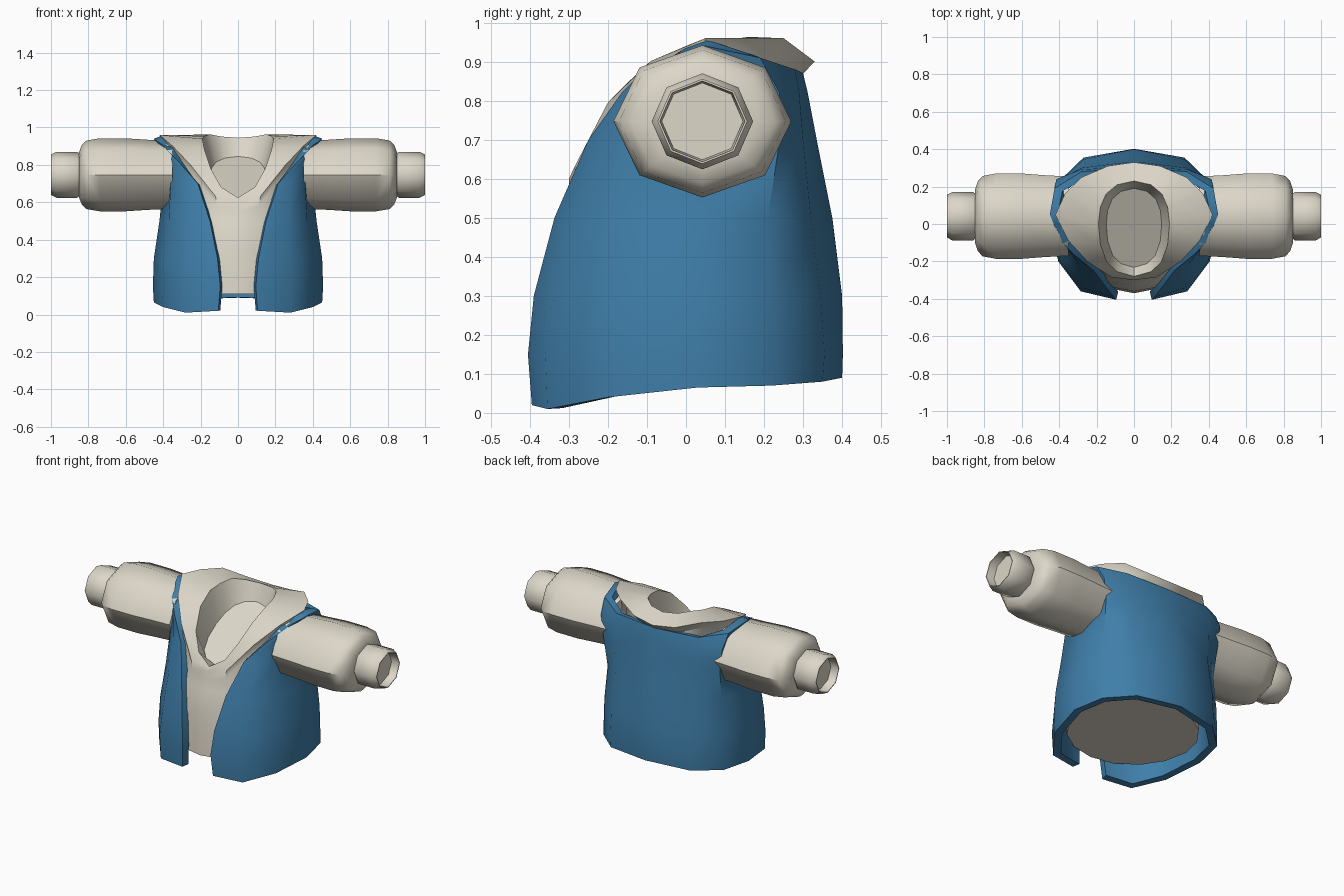
import bpy, bmesh, math

if "Cube" in bpy.data.objects:
    bpy.data.objects.remove(bpy.data.objects["Cube"])


def material(name, rgb):
    m = bpy.data.materials.new(name)
    m.diffuse_color = (*rgb, 1)
    m.use_nodes = True
    m.node_tree.nodes["Principled BSDF"].inputs["Base Color"].default_value = m.diffuse_color
    return m


cream = material("cream cloth", (0.72, 0.68, 0.58))
blue = material("blue cloth", (0.05, 0.21, 0.40))


def make(name, verts, faces, mat, angle=50, fix=True, thickness=0):
    me = bpy.data.meshes.new(name)
    me.from_pydata(verts, [], faces)
    me.materials.append(mat)
    if fix:
        bm = bmesh.new()
        bm.from_mesh(me)
        bmesh.ops.recalc_face_normals(bm, faces=bm.faces)
        bm.to_mesh(me)
        bm.free()
    ob = bpy.data.objects.new(name, me)
    bpy.context.collection.objects.link(ob)
    bpy.ops.object.select_all(action='DESELECT')
    ob.select_set(True)
    bpy.context.view_layer.objects.active = ob
    if thickness:
        mi = ob.modifiers.new("mirror", 'MIRROR')
        mi.merge_threshold = 0.001
        so = ob.modifiers.new("thickness", 'SOLIDIFY')
        so.thickness = thickness
        so.offset = -1
        for n in ("mirror", "thickness"):
            bpy.ops.object.modifier_apply(modifier=n)
    bpy.ops.object.shade_smooth_by_angle(angle=math.radians(angle))
    return ob


def loft(name, rings, mat, angle=50):
    n = len(rings[0])
    verts = [p for r in rings for p in r]
    faces = [(k * n + i, k * n + (i + 1) % n, (k + 1) * n + (i + 1) % n, (k + 1) * n + i)
             for k in range(len(rings) - 1) for i in range(n)]
    faces.append(tuple(range(n))[::-1])
    faces.append(tuple(range((len(rings) - 1) * n, len(rings) * n)))
    return make(name, verts, faces, mat, angle)


def both(half):
    """Close a half ring (front middle to back middle) by mirroring it."""
    return half + [(-x, y, z) for x, y, z in half[-2:0:-1]]


def interp(t, pts):
    for (a, za), (b, zb) in zip(pts, pts[1:]):
        if t <= b:
            return za + (zb - za) * (t - a) / (b - a)
    return pts[-1][1]


# Shirt: body, top rim, neckline and sunken neck floor
SLOPE = [(-0.37, 0.13), (-0.33, 0.5), (-0.30, 0.60), (-0.22, 0.77),
         (-0.13, 0.885), (0.05, 0.96), (0.25, 0.96), (0.33, 0.90)]
COLLAR = [(-0.28, 0.625), (-0.22, 0.76), (-0.13, 0.875), (0, 0.94), (0.17, 0.965), (0.23, 0.945)]


def body_ring(z, rx, yf, yb):
    half = []
    for i in range(9):
        a = math.pi * i / 8
        c = math.cos(a)
        half.append((rx * math.sin(a) if 0 < i < 8 else 0, -c * (-yf if c > 0 else yb), z))
    return half


rim = [(x, y, interp(y, SLOPE)) for x, y in
       [(0, -0.30), (0.12, -0.285), (0.25, -0.20), (0.35, -0.09), (0.42, 0.05),
        (0.37, 0.16), (0.28, 0.25), (0.14, 0.31), (0, 0.33)]]
under = [(x * 0.94, y * 0.85 if y > 0 else y, z - 0.05) for x, y, z in rim]
neck_xy = [(0, -0.28), (0.09, -0.255), (0.145, -0.205), (0.18, -0.11), (0.19, 0),
           (0.18, 0.09), (0.15, 0.16), (0.09, 0.21), (0, 0.23)]
neck = [(x, y, interp(y, COLLAR)) for x, y in neck_xy]
floor = [(x * 0.78, y * 0.83, 0.62 + (y * 0.83 + 0.235) * 0.53) for x, y in neck_xy]
loft("shirt", [both(r) for r in (
    body_ring(0.11, 0.37, -0.37, 0.34), body_ring(0.35, 0.38, -0.36, 0.34),
    body_ring(0.5, 0.36, -0.33, 0.32), under, rim, neck, floor)], cream, 35)

# Open vest: columns run from the front edge round the side to the back middle
BOTTOM_Z = [0.02, 0.01, 0.04, 0.065, 0.07, 0.08, 0.09]
TOP_Z = [0.885, 0.905, 0.925, 0.94, 0.91, 0.88, 0.87]
ROWS = [
    (BOTTOM_Z, [(.105, -.395), (.28, -.355), (.40, -.20), (.45, .03), (.41, .22), (.27, .35), (0, .40)]),
    (0.15, [(.095, -.405), (.285, -.36), (.405, -.20), (.455, .03), (.41, .22), (.27, .355), (0, .402)]),
    (0.30, [(.11, -.39), (.28, -.34), (.40, -.19), (.45, .03), (.405, .22), (.27, .345), (0, .40)]),
    (0.50, [(.15, -.337), (.27, -.30), (.37, -.18), (.42, .03), (.39, .21), (.26, .32), (0, .375)]),
    (0.70, [(.215, -.25), (.29, -.22), (.36, -.15), (.37, .03), (.40, .24), (.28, .30), (0, .335)]),
    (0.82, [(.32, -.165), (.35, -.14), (.38, -.10), (.39, .04), (.415, .24), (.29, .29), (0, .312)]),
    (TOP_Z, [(.385, -.10), (.40, -.05), (.43, 0), (.45, .05), (.425, .19), (.28, .28), (0, .30)]),
]
verts = [(x, y, z[i] if isinstance(z, list) else z) for z, row in ROWS for i, (x, y) in enumerate(row)]
faces = [(r * 7 + c, r * 7 + c + 1, r * 7 + c + 8, r * 7 + c + 7)
         for r in range(len(ROWS) - 1) for c in range(6)]
make("vest", verts, faces, blue, 45, fix=False, thickness=0.045)


# Eight-sided sleeves with hollow-ended cuffs
def tube(name, side, steps, ry, rz):
    rings = [[(side * x, 0.042 + ry * s * math.sin(math.pi * i / 4),
               0.747 + rz * s * math.cos(math.pi * i / 4)) for i in range(8)] for x, s in steps]
    loft(name, rings, cream, 50)


for side, word in ((1, "right"), (-1, "left")):
    tube(word + "_sleeve", side,
         [(0.35, 0.93), (0.48, 0.96), (0.60, 1), (0.74, 1), (0.81, 0.94), (0.835, 0.82), (0.85, 0.62)],
         0.228, 0.195)
    tube(word + "_cuff", side,
         [(0.80, 0.9), (0.845, 0.9), (0.86, 1), (0.97, 1), (1.0, 0.88), (1.0, 0.84), (0.95, 0.80)],
         0.13, 0.123)
